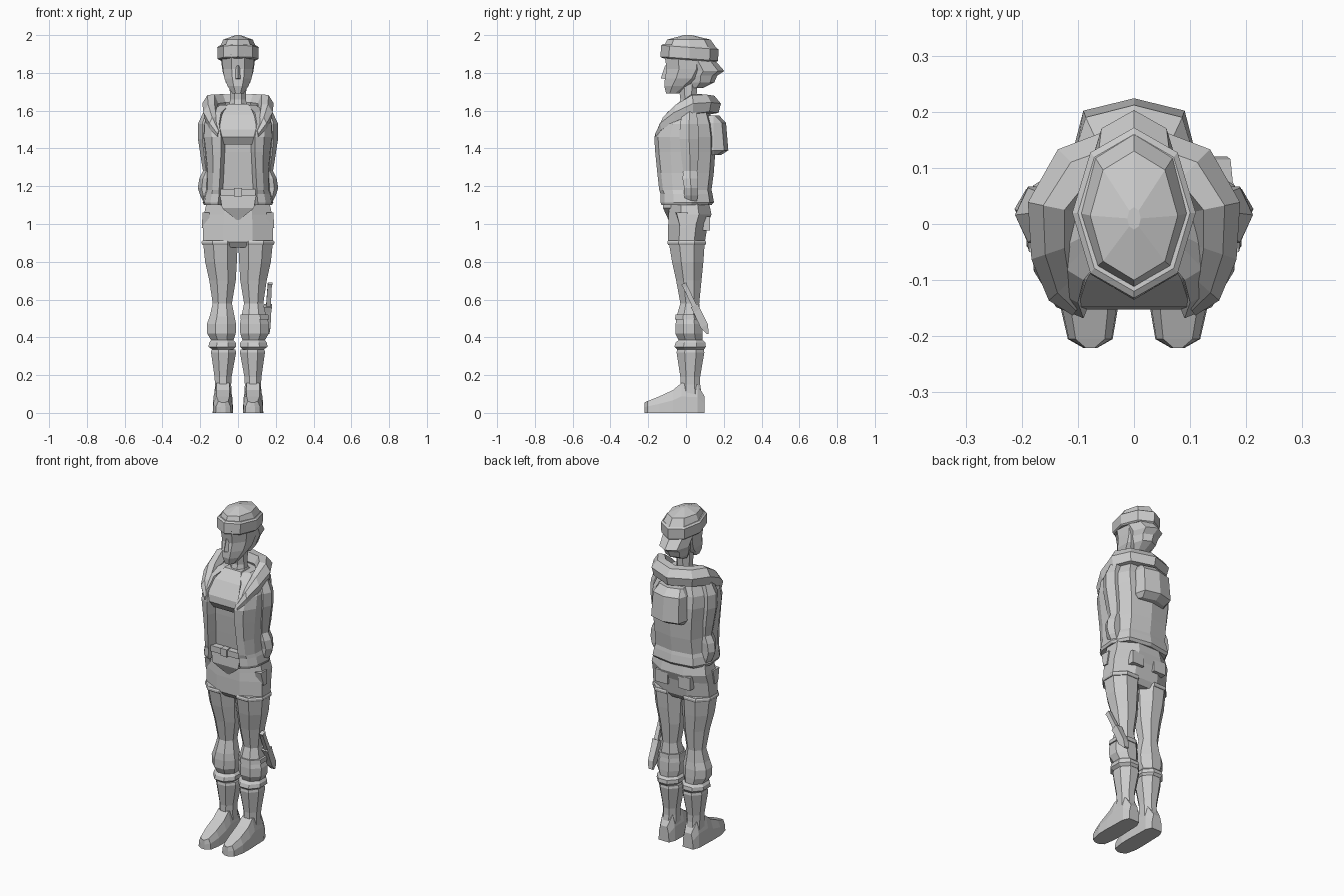
import bpy, bmesh, math
from mathutils import Vector

grey = bpy.data.materials.new("plain grey")
grey.diffuse_color = (0.6, 0.6, 0.6, 1)


def skin(name, rings, mirror=False, closed=False):
    """Bridge equal-sized point rings into a flat-shaded solid."""
    for s in ((1, -1) if mirror else (1,)):
        bm = bmesh.new()
        rows = [[bm.verts.new((s * p[0], p[1], p[2])) for p in r] for r in rings]
        n = len(rows[0])
        pairs = list(zip(rows, rows[1:])) + ([(rows[-1], rows[0])] if closed else [])
        for a, b in pairs:
            for i in range(n):
                j = (i + 1) % n
                bm.faces.new((a[i], a[j], b[j], b[i]))
        if not closed:
            bm.faces.new(rows[0])
            bm.faces.new(rows[-1])
        bmesh.ops.recalc_face_normals(bm, faces=bm.faces)
        side = "" if not mirror else ("_left" if s > 0 else "_right")
        me = bpy.data.meshes.new(name + side)
        bm.to_mesh(me)
        bm.free()
        me.materials.append(grey)
        bpy.context.collection.objects.link(bpy.data.objects.new(name + side, me))


def oval(z, x0, x1, y0, y1, n=8, flat=True, tilt=0):
    """Horizontal n-gon filling the given bounds; tilt lowers the back."""
    ph = math.pi / n if flat else 0
    k = 1 / math.cos(ph)
    cx, cy, rx, ry = (x0 + x1) / 2, (y0 + y1) / 2, (x1 - x0) / 2 * k, (y1 - y0) / 2 * k
    pts = []
    for i in range(n):
        a = ph + 2 * math.pi * i / n
        y = cy + ry * math.sin(a)
        pts.append((cx + rx * math.cos(a), y, z - tilt * (y - cy)))
    return pts


def loft(name, secs, mirror=False, **kw):
    skin(name, [oval(*s, **kw) for s in secs], mirror)


def sym(half):
    """Mirror a half outline whose first and last points lie on x = 0."""
    return half + [(-x, y, z) for x, y, z in half[-2:0:-1]]


def box(name, x0, x1, y0, y1, z0, z1, mirror=False):
    skin(name, [[(x0, y0, z), (x1, y0, z), (x1, y1, z), (x0, y1, z)] for z in (z0, z1)], mirror)


# cap: folded band and faceted crown
loft("cap_band", [(1.868, -.10, .10, -.125, .16), (1.875, -.108, .108, -.135, .17),
                  (1.935, -.11, .11, -.132, .172), (1.943, -.10, .10, -.12, .16)],
     flat=False, tilt=.07)
loft("cap_crown", [(1.93, -.10, .10, -.122, .162), (1.976, -.078, .078, -.10, .13),
                   (2.0, -.012, .012, -.01, .03)], flat=False)

# head, nose, brow, hair and neck
loft("head", [(1.69, -.03, .03, -.105, -.04), (1.73, -.055, .055, -.115, .03),
              (1.77, -.072, .072, -.112, .09), (1.82, -.08, .08, -.102, .12),
              (1.90, -.088, .088, -.115, .13)])
skin("nose", [[(-.022, -.10, 1.765), (.022, -.10, 1.765), (0, -.133, 1.772)],
              [(-.01, -.10, 1.84), (.01, -.10, 1.84), (0, -.11, 1.84)]])
loft("hair", [(1.72, -.045, .045, .02, .09), (1.75, -.065, .065, .0, .15),
              (1.785, -.075, .075, -.01, .165), (1.81, -.082, .082, -.02, .203),
              (1.87, -.09, .09, -.03, .15)], flat=False)
loft("neck", [(1.58, -.055, .055, -.05, .06), (1.66, -.042, .042, -.03, .055),
              (1.74, -.045, .045, -.04, .06)])

# jacket: body with an open, recessed front
def jacket_ring(z, xe, yf, rx, yb, depth=.05):
    return sym([(0, yf + depth, z), (xe - .02, yf + depth, z), (xe, yf, z),
                (xe + (rx - xe) * .5, yf + .02, z), (rx * .95, yf * .5, z), (rx, .03, z),
                (rx * .72, yb * .85, z), (0, yb, z)])


skin("jacket", [jacket_ring(*r) for r in (
    (1.10, .105, -.13, .18, .135), (1.115, .105, -.135, .187, .148),
    (1.16, .10, -.135, .178, .14), (1.18, .10, -.142, .17, .135),
    (1.27, .095, -.152, .168, .147), (1.38, .09, -.163, .178, .155),
    (1.46, .09, -.168, .188, .155), (1.53, .10, -.14, .185, .145),
    (1.59, .09, -.10, .155, .125), (1.63, .05, -.05, .10, .09, .01))])

# shirt: overhanging chest and lower tail
skin("shirt_chest", [[(-x, y, z), (x, y, z), (x, .03, z), (-x, .03, z)] for x, y, z in (
    (.085, -.125, 1.42), (.09, -.152, 1.46), (.10, -.148, 1.50),
    (.085, -.10, 1.58), (.055, -.05, 1.635))])
skin("shirt_tail", [[(-x, y, z), (x, y, z), (x, .0, z), (-x, .0, z)] for x, y, z in (
    (.006, -.092, 1.02), (.085, -.122, 1.085), (.095, -.118, 1.15))])
box("belt", -.092, .092, -.128, -.05, 1.15, 1.185)
box("belt_buckle", -.02, .02, -.136, -.10, 1.145, 1.19)

# hood: folded collar swept around the shoulders, drooping to the chest
path = [(.10, -.15, 1.475, .016, .022), (.128, -.115, 1.53, .032, .04),
        (.145, -.05, 1.585, .04, .055), (.147, .03, 1.632, .043, .06),
        (.10, .098, 1.638, .05, .055), (0, .132, 1.632, .053, .055)]
path += [(-p[0],) + p[1:] for p in path[-2::-1]]
rings = []
for x, y, z, w, h in path:
    d = Vector((x, y, 0)).normalized()
    prof = [(-1, .1), (-.55, .9), (.35, .85), (1, .1), (.75, -.8), (-.5, -1)]
    rings.append([(x + d.x * u * w, y + d.y * u * w, z + v * h) for u, v in prof])
skin("hood", rings)

# sleeves with gathered cuffs, hands in pockets
loft("sleeve", [(1.11, .13, .178, -.005, .06), (1.15, .135, .20, -.015, .068),
                (1.19, .13, .213, -.015, .068), (1.24, .13, .205, -.025, .07),
                (1.28, .12, .185, -.02, .065), (1.34, .12, .195, -.03, .072),
                (1.45, .12, .212, -.042, .075), (1.53, .12, .212, -.04, .072),
                (1.60, .12, .18, -.02, .06)], mirror=True, n=6, flat=False)

# backpack with a ridged back
def pack_ring(z, w, y):
    return sym([(0, .09, z), (w * .95, .09, z), (w, .145, z), (w * .86, y - .022, z), (0, y, z)])


skin("backpack", [pack_ring(*r) for r in (
    (1.365, .088, .185), (1.39, .105, .224), (1.535, .10, .212), (1.575, .08, .175))])

# trousers: seat, upper legs and gathered lower legs
loft("trouser_seat", [(.875, -.12, .12, -.07, .08), (.905, -.186, .186, -.094, .10),
                      (1.0, -.184, .184, -.094, .115), (1.05, -.18, .18, -.092, .135),
                      (1.12, -.165, .165, -.088, .12)])
loft("trouser_leg", [(.335, .025, .135, -.045, .095), (.35, .01, .156, -.062, .105),
                     (.372, .012, .153, -.055, .102), (.385, .024, .143, -.04, .088),
                     (.42, .012, .163, -.056, .088), (.47, .01, .165, -.055, .085),
                     (.51, .018, .15, -.05, .078), (.58, .032, .134, -.03, .07),
                     (.70, .012, .152, -.052, .082), (.80, .006, .174, -.074, .092),
                     (.915, .001, .186, -.093, .10)], mirror=True)
loft("shorts_hem", [(.89, .002, .188, -.095, .102), (.897, 0, .192, -.099, .106),
                    (.906, 0, .192, -.099, .106), (.913, .002, .188, -.095, .102)], mirror=True)
skin("hip_pocket", [[(.15, -.055, 1.06), (.187, -.05, 1.06), (.187, .01, 1.06), (.15, .01, 1.06)],
                    [(.15, -.03, .98), (.192, -.03, .98), (.192, .0, .98), (.15, .0, .98)]], mirror=True)
box("back_pocket", .035, .115, .09, .128, .965, 1.04, mirror=True)

# boots: shaft and tapering foot
loft("boot_shaft", [(.02, .032, .128, -.04, .095), (.15, .036, .122, -.03, .075),
                    (.19, .034, .124, -.03, .075), (.32, .01, .143, -.05, .097),
                    (.335, .014, .14, -.047, .094)], mirror=True)


def foot_ring(y, cx, w, z):
    return [(cx - w, y, 0), (cx + w, y, 0), (cx + w * .95, y, z * .55),
            (cx + w * .65, y, z), (cx - w * .65, y, z), (cx - w * .95, y, z * .55)]


skin("boot_foot", [foot_ring(*r) for r in (
    (.097, .08, .034, .09), (.06, .08, .05, .15), (-.025, .08, .052, .158),
    (-.07, .08, .054, .12), (-.14, .08, .053, .088), (-.205, .078, .04, .062),
    (-.221, .078, .012, .055))], mirror=True)

# knife in a sheath strapped to one shin
axis = Vector((0, .13, -.27)).normalized()
across = Vector((0, axis.z, -axis.y))


def blade_ring(t, w, x0, x1):
    c = Vector((0, -.012, .685)) + axis * t
    return [(x, c.y + across.y * s * w, c.z + across.z * s * w)
            for x, s in ((x0, -1), (x1, -1), (x1, 1), (x0, 1))]


skin("knife_handle", [blade_ring(*r) for r in (
    (0, .014, .158, .182), (.02, .012, .156, .178), (.14, .013, .148, .174))])
skin("knife_sheath", [blade_ring(*r) for r in (
    (.13, .021, .138, .18), (.16, .02, .138, .176), (.25, .021, .138, .172),
    (.295, .005, .138, .166))])
loft("knife_strap", [(.495, .012, .163, -.058, .086), (.52, .012, .16, -.055, .084)])
